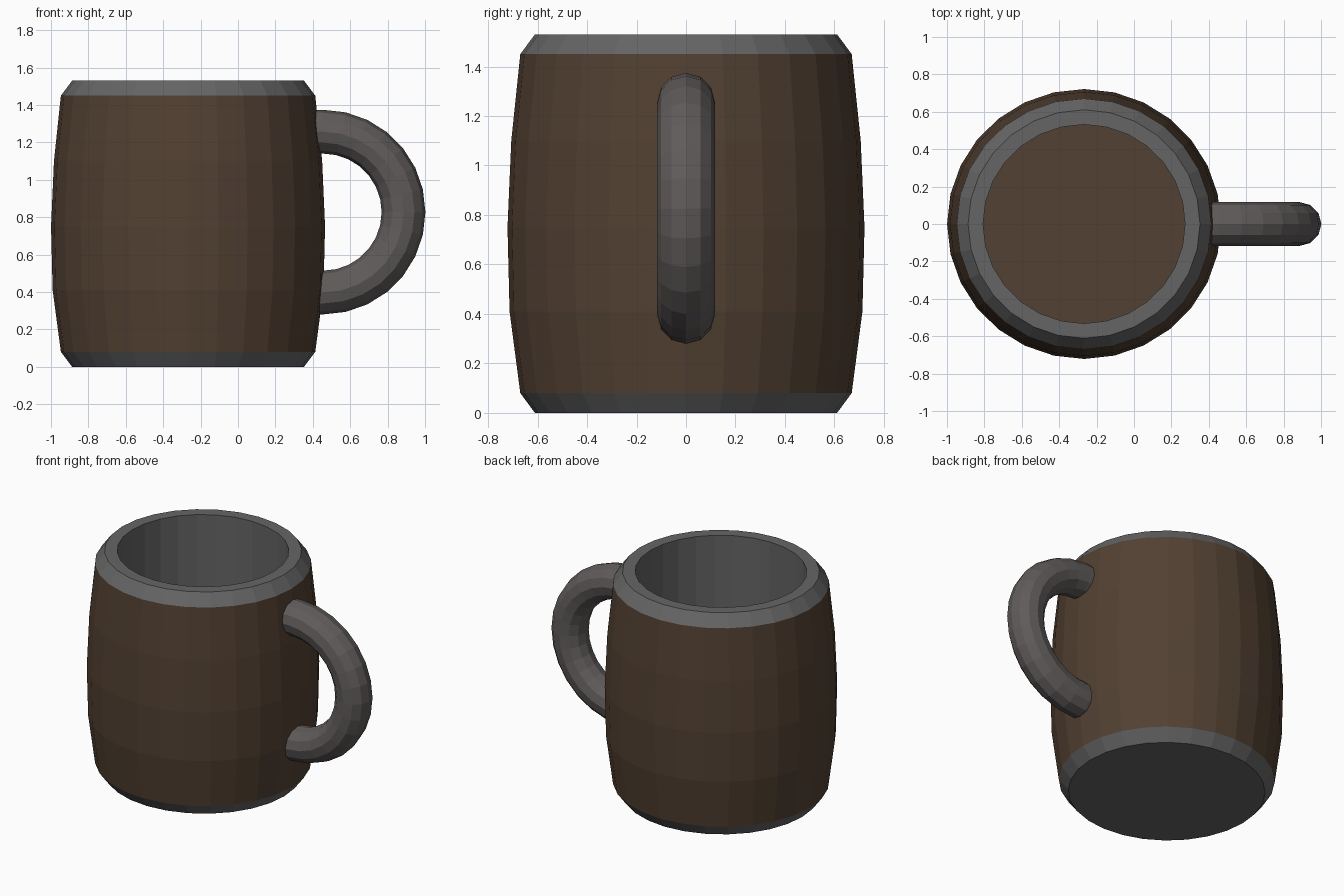
import bpy, bmesh, math

if "Cube" in bpy.data.objects:
    bpy.data.objects.remove(bpy.data.objects["Cube"])

SIDES = 28
CX, SQUASH = -0.267, 0.985


def material(name, rgb):
    m = bpy.data.materials.new(name)
    m.diffuse_color = (*rgb, 1)
    m.use_nodes = True
    m.node_tree.nodes["Principled BSDF"].inputs["Base Color"].default_value = m.diffuse_color
    return m


wood = material("dark_wood", (0.085, 0.052, 0.032))
grey = material("worn_rim", (0.13, 0.13, 0.13))
metal = material("handle_grey", (0.115, 0.105, 0.102))


def skin_rings(name, rings, mats, band_mat=lambda i: 0):
    """Join rings of points into a closed, capped, flat-shaded tube."""
    bm = bmesh.new()
    loops = [[bm.verts.new(p) for p in ring] for ring in rings]
    n = len(loops[0])
    for i, (a, b) in enumerate(zip(loops, loops[1:])):
        for k in range(n):
            j = (k + 1) % n
            bm.faces.new((a[k], a[j], b[j], b[k])).material_index = band_mat(i)
    bm.faces.new(loops[0][::-1]).material_index = band_mat(-1)
    bm.faces.new(loops[-1]).material_index = band_mat(len(rings) - 1)
    bmesh.ops.recalc_face_normals(bm, faces=bm.faces)
    me = bpy.data.meshes.new(name)
    bm.to_mesh(me)
    bm.free()
    for m in mats:
        me.materials.append(m)
    ob = bpy.data.objects.new(name, me)
    bpy.context.collection.objects.link(ob)
    return ob


# Barrel-shaped cup: outside, over the rim, down to the inner floor (radius, z)
profile = [(0.62, 0), (0.68, 0.08), (0.724, 0.41), (0.7325, 0.75), (0.717, 1.10),
           (0.68, 1.45), (0.62, 1.53), (0.54, 1.53), (0.54, 0.12)]
turn = [2 * math.pi * k / SIDES for k in range(SIDES)]
cup_rings = [[(CX + r * math.cos(t), r * SQUASH * math.sin(t), z) for t in turn]
             for r, z in profile]
skin_rings("mug_body", cup_rings, [wood, grey],
           lambda i: 0 if 1 <= i <= 4 or i == 8 else 1)

# Handle: round tube along a half circle, with short ends sunk into the wall
HX, HZ, MAJOR, MINOR, ARC = 0.455, 0.827, 0.43, 0.117, 14
path = [(0.36, -math.pi / 2)]
path += [(HX, -math.pi / 2 + math.pi * i / ARC) for i in range(ARC + 1)]
path += [(0.36, math.pi / 2)]
handle_rings = []
for x0, a in path:
    ring = []
    for k in range(12):
        t = 2 * math.pi * k / 12
        r = MAJOR + MINOR * math.cos(t)
        ring.append((x0 + r * math.cos(a), MINOR * math.sin(t), HZ + r * math.sin(a)))
    handle_rings.append(ring)
skin_rings("handle", handle_rings, [metal])
